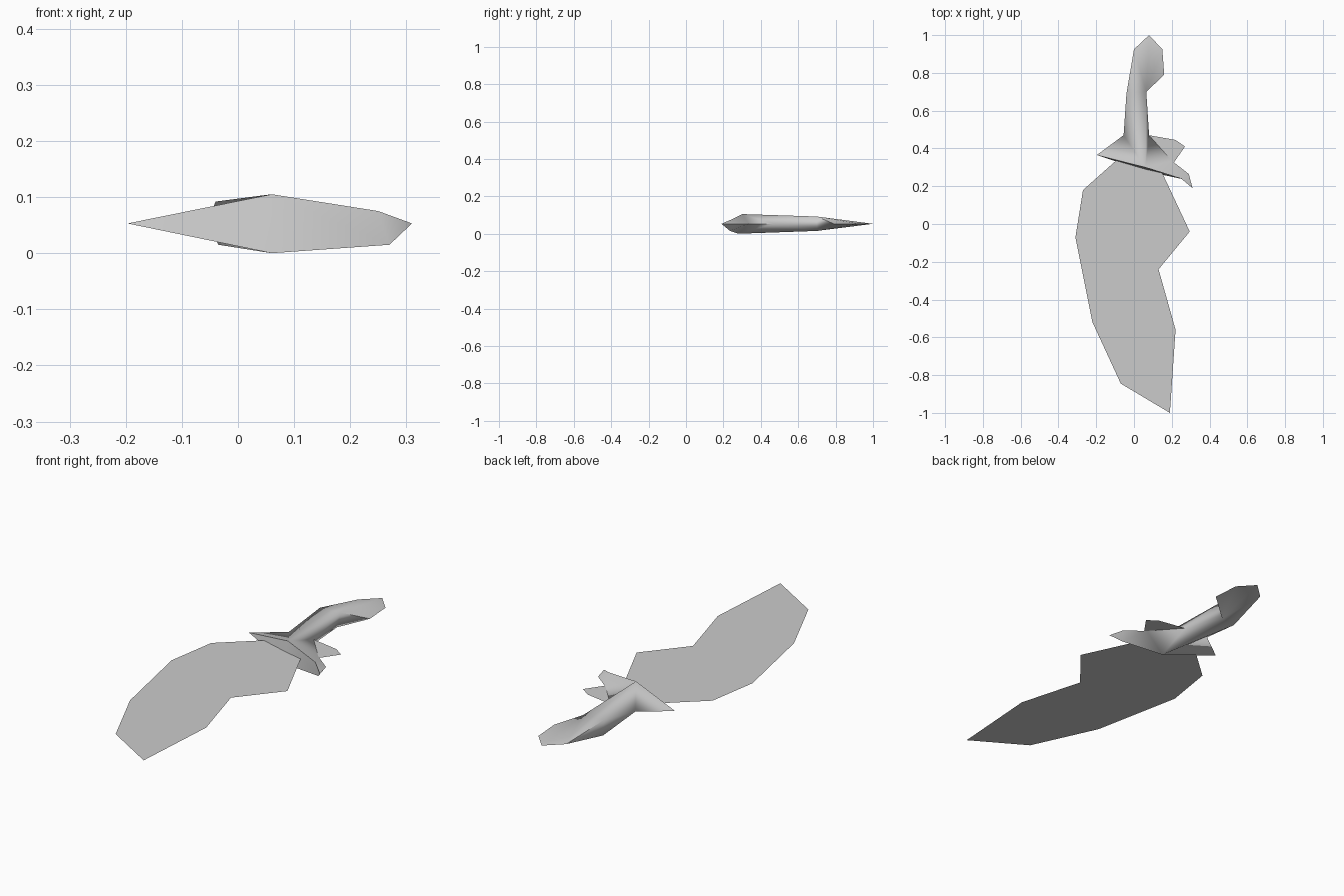
import bpy, bmesh, math

cube = bpy.data.objects.get("Cube")
if cube:
    bpy.data.objects.remove(cube, do_unlink=True)

mat = bpy.data.materials.new("light_grey")
mat.use_nodes = True
GREY = (0.6, 0.6, 0.6, 1)
mat.diffuse_color = GREY
mat.node_tree.nodes["Principled BSDF"].inputs["Base Color"].default_value = GREY

MID = 0.053  # height of the flat centre plane


def finish(name, bm):
    me = bpy.data.meshes.new(name)
    bm.to_mesh(me)
    bm.free()
    me.materials.append(mat)
    ob = bpy.data.objects.new(name, me)
    bpy.context.collection.objects.link(ob)
    return ob


def plate(name, outline):
    bm = bmesh.new()
    f = bm.faces.new([bm.verts.new((x, y, MID)) for x, y in outline])
    f.normal_update()
    if f.normal.z < 0:
        f.normal_flip()
    return finish(name, bm)


def solid(name, points, faces):
    bm = bmesh.new()
    v = {k: bm.verts.new(p) for k, p in points.items()}
    for f in faces:
        bm.faces.new([v[k] for k in f.split()])
    bmesh.ops.recalc_face_normals(bm, faces=bm.faces)
    ob = finish(name, bm)
    bpy.ops.object.select_all(action='DESELECT')
    ob.select_set(True)
    bpy.context.view_layer.objects.active = ob
    bpy.ops.object.shade_smooth_by_angle(angle=math.radians(75))
    return ob


# Broad flat blade and the small hook behind the guard
plate("blade", [(0.19, -1), (0.22, -0.56), (0.13, -0.24), (0.295, -0.04),
                (0.145, 0.28), (0.08, 0.38), (-0.04, 0.38), (-0.09, 0.34),
                (-0.27, 0.18), (-0.31, -0.07), (-0.22, -0.52), (-0.07, -0.845)])
plate("guard_hook", [(0.05, 0.33), (0.20, 0.31), (0.27, 0.41),
                     (0.22, 0.445), (0.05, 0.475)])

# Hilt: guard, tapered grip and flattened pommel in one skin
points = {
    "top": (0.06, 0.30, 0.105), "bot": (0.06, 0.28, 0.0),        # guard crest
    "tipL": (-0.197, 0.365, MID), "tipR": (0.31, 0.19, MID),     # guard ends
    "bendT": (0.25, 0.24, 0.075), "bendB": (0.27, 0.235, 0.015),
    "backR": (0.29, 0.265, MID), "midR": (0.20, 0.335, MID),
    "rootL": (-0.055, 0.47, MID), "rootR": (0.08, 0.47, MID),    # grip root
    "endLT": (-0.04, 0.69, 0.092), "endRT": (0.065, 0.70, 0.092),  # grip end
    "endLB": (-0.035, 0.69, 0.015), "endRB": (0.045, 0.70, 0.015),
    "p1": (0.16, 0.79, MID), "p2": (0.15, 0.925, MID),           # pommel rim
    "p3": (0.08, 1.0, MID), "p4": (0.0, 0.925, MID),
}
faces = ["tipL bot top", "top bot bendB bendT", "bendT bendB tipR",   # front
         "tipR bendB backR", "tipR backR bendT",
         "rootL endLB endLT", "rootR endRT endRB",                    # grip sides
         "endLT endLB p4", "endRT p1 endRB"]
# Upper and lower skins share one layout
for s, c in (("T", "top"), ("B", "bot")):
    faces += [f"tipL {c} rootL", f"rootL {c} endL{s}",
              f"{c} endR{s} endL{s}", f"{c} rootR endR{s}",
              f"{c} midR rootR", f"{c} bend{s} midR", f"bend{s} backR midR",
              f"endL{s} endR{s} p4", f"endR{s} p1 p2",
              f"endR{s} p2 p3", f"endR{s} p3 p4"]
solid("hilt", points, faces)
